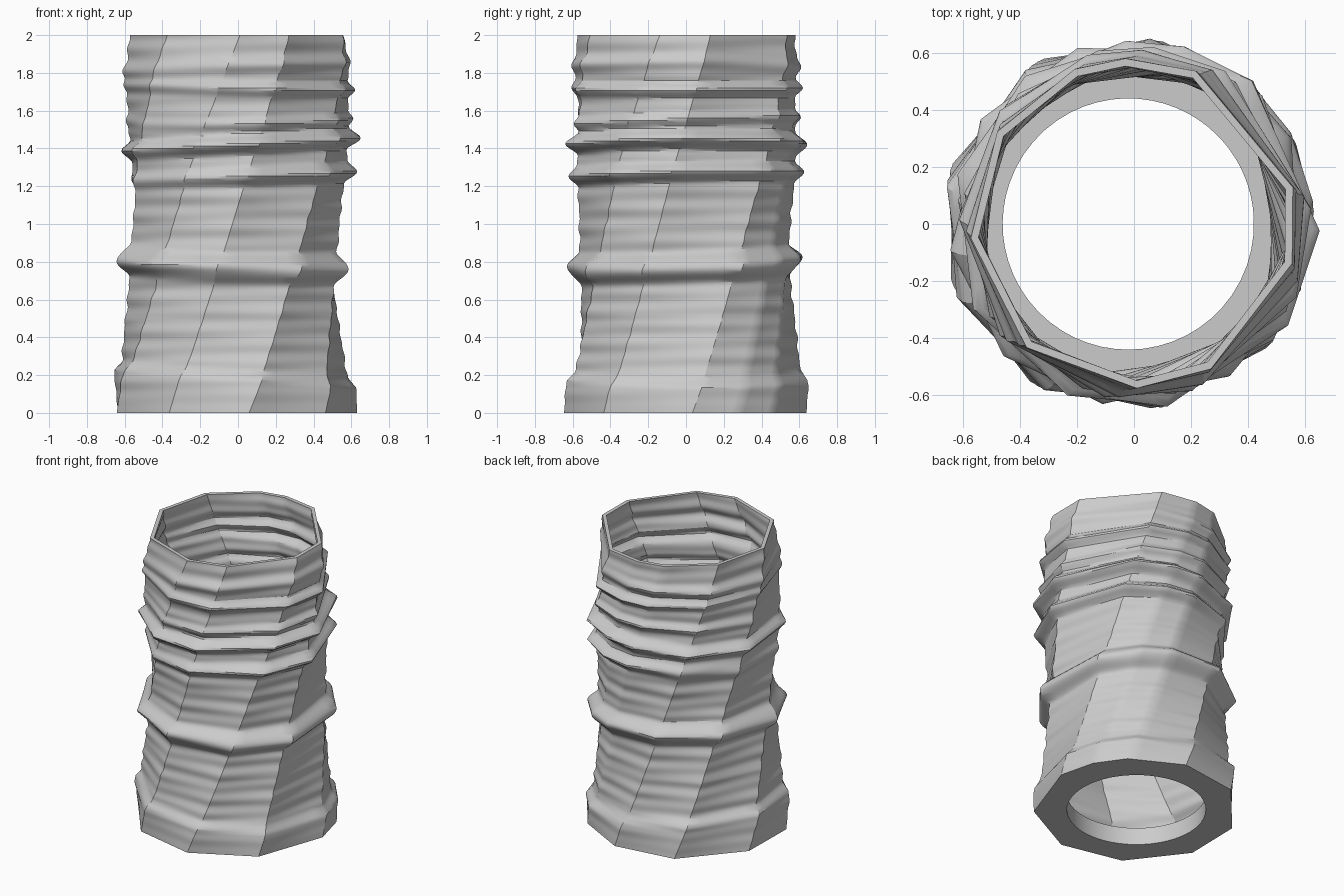
import bpy, bmesh
from math import sin, cos, radians

if "Cube" in bpy.data.objects:
    bpy.data.objects.remove(bpy.data.objects["Cube"], do_unlink=True)

HEIGHT, FLOOR, HOLE, WALL = 2.0, 0.12, 0.44, 0.027
RINGS, SPLIT = 150, 6

# Corner directions of the ten-sided section at the foot and at the rim
FOOT = [3, -42, -83, -122, -163, -199, -243, -281, -315, -335]
RIM = [68, 13, -14, -62, -89, -131, -175, -214, -249, -267]

# Body radius by height
BODY = [(0, .65), (.18, .65), (.23, .605), (.4, .587), (.65, .567),
        (1.05, .565), (1.35, .583), (1.85, .588), (HEIGHT, .575)]

# Ridges: height, tilt x, tilt y, swell, swell toward x, half width
RIDGES = [(.79, -.025, .025, .075, 0, .095),
          (1.26, .02, .01, .042, .025, .065),
          (1.42, .035, 0, .06, .012, .065),
          (1.55, .01, .02, .025, .01, .045),
          (1.72, -.01, 0, .03, .01, .05),
          (1.83, .025, 0, .022, 0, .055)]


def body_radius(z):
    for (z0, r0), (z1, r1) in zip(BODY, BODY[1:]):
        if z <= z1:
            return r0 + (r1 - r0) * (z - z0) / (z1 - z0)
    return BODY[-1][1]


def radius(a, z):
    c, s = cos(a), sin(a)
    lift = .045 * c if .05 < z < .5 else 0
    r = body_radius(z + lift)
    for height, tilt_x, tilt_y, swell, swell_x, width in RIDGES:
        gap = abs(z - height - tilt_x * c - tilt_y * s)
        near = max(0, 1 - gap / width)
        r += near * near * (3 - 2 * near) * (swell + swell_x * c)
    # fine wrinkles, faded out at the foot
    fade = min(1, z / .2)
    return r + fade * (.003 * sin(43 * z + 2 * a) + .003 * sin(71 * z - a))


def section(z, inset=0):
    """Twisted ten-sided ring with each straight side split evenly."""
    t = z / HEIGHT
    axis = -.02 * (1 - t)
    corners = []
    for foot, rim in zip(FOOT, RIM):
        a = radians(foot + (rim - foot) * t)
        r = radius(a, z) - inset
        corners.append((axis + r * cos(a), r * sin(a)))
    ring = []
    for (x0, y0), (x1, y1) in zip(corners, corners[1:] + corners[:1]):
        for j in range(SPLIT):
            f = j / SPLIT
            ring.append((x0 + (x1 - x0) * f, y0 + (y1 - y0) * f, z))
    return ring


def hole(z):
    """Round opening in the floor, its points matched to the section."""
    ring = []
    for a0, a1 in zip(FOOT, FOOT[1:] + [FOOT[0] - 360]):
        for j in range(SPLIT):
            a = radians(a0 + (a1 - a0) * j / SPLIT)
            ring.append((-.02 + HOLE * cos(a), HOLE * sin(a), z))
    return ring


# Closed loft: hole, outer wall up, rim, inner wall down, floor, hole
levels = [HEIGHT * i / RINGS for i in range(RINGS + 1)]
loops = [hole(0)]
loops += [section(z) for z in levels]
loops += [section(z, WALL) for z in reversed(levels) if z > FLOOR + .001]
loops += [section(FLOOR, WALL), hole(FLOOR)]

bm = bmesh.new()
rows = [[bm.verts.new(p) for p in loop] for loop in loops]
for a, b in zip(rows, rows[1:] + rows[:1]):
    for i in range(len(a)):
        k = (i + 1) % len(a)
        bm.faces.new((a[i], a[k], b[k], b[i]))
bmesh.ops.recalc_face_normals(bm, faces=bm.faces[:])
mesh = bpy.data.meshes.new("twisted_vase")
bm.to_mesh(mesh)
bm.free()

vase = bpy.data.objects.new("twisted_vase", mesh)
bpy.context.collection.objects.link(vase)

# Single plain grey
grey = bpy.data.materials.new("light_grey")
grey.use_nodes = True
colour = (.6, .6, .6, 1)
grey.diffuse_color = colour
grey.node_tree.nodes["Principled BSDF"].inputs["Base Color"].default_value = colour
mesh.materials.append(grey)

bpy.ops.object.select_all(action='DESELECT')
vase.select_set(True)
bpy.context.view_layer.objects.active = vase
bpy.ops.object.shade_smooth_by_angle(angle=radians(30))
